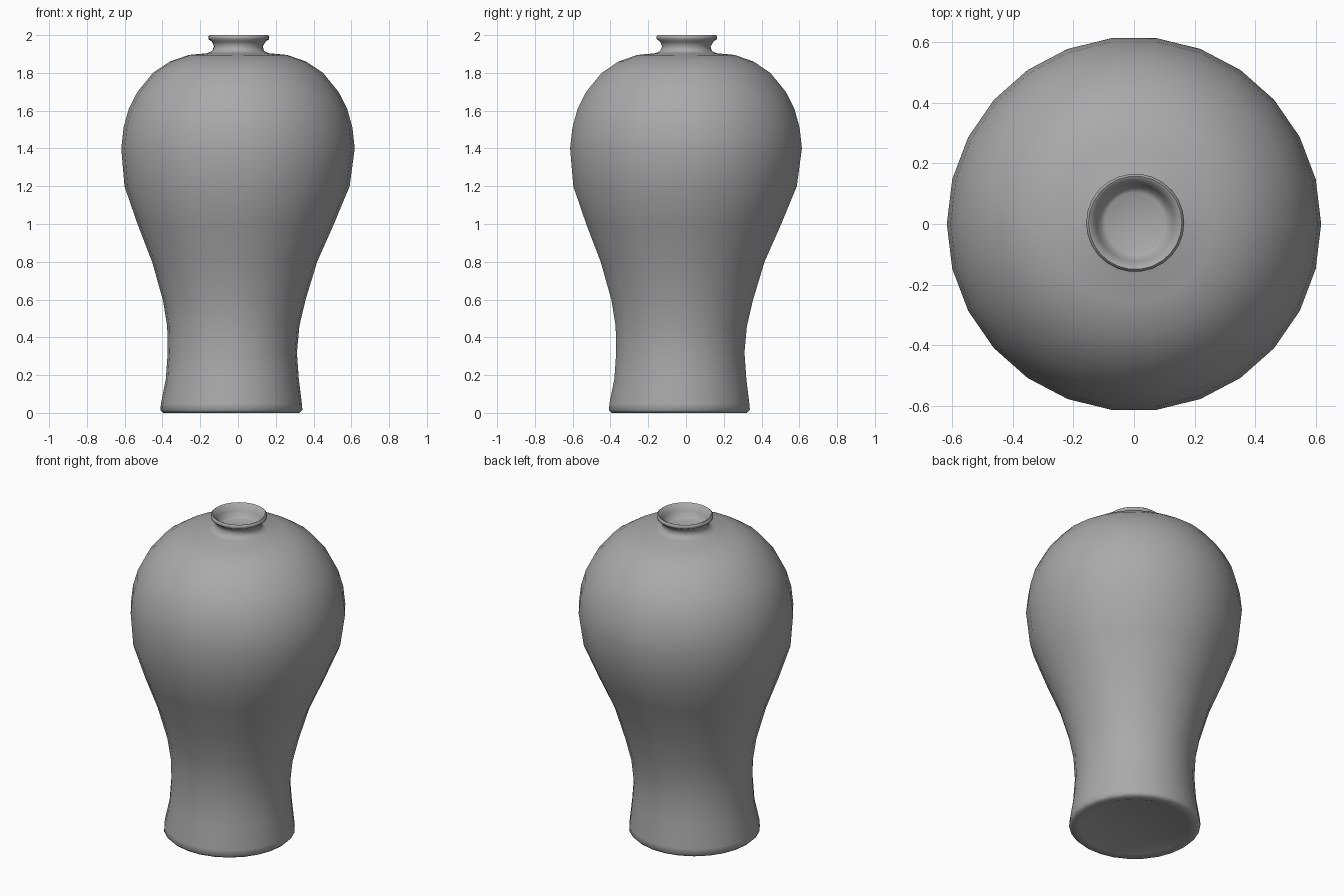
import bpy
import bmesh
from math import cos, sin, tau, radians

if "Cube" in bpy.data.objects:
    bpy.data.objects.remove(bpy.data.objects["Cube"])

SIDES = 26

# Unglazed grey ceramic
clay = bpy.data.materials.new("grey_ceramic")
clay.use_nodes = True
grey = (0.4, 0.4, 0.4, 1)
clay.diffuse_color = grey
clay.node_tree.nodes["Principled BSDF"].inputs["Base Color"].default_value = grey

# Outline from foot to lip and down into the mouth: radius, height, sideways lean
profile = [
    (0.30, 0.010, -0.035), (0.315, 0.004, -0.035), (0.36, 0.0, -0.035),
    (0.376, 0.015, -0.035), (0.373, 0.05, -0.035), (0.352, 0.18, -0.03),
    (0.342, 0.32, -0.03), (0.35, 0.46, -0.025), (0.378, 0.60, -0.02),
    (0.437, 0.80, -0.018), (0.52, 1.0, -0.012), (0.596, 1.20, -0.005),
    (0.618, 1.40, 0), (0.606, 1.51, 0), (0.578, 1.61, 0), (0.532, 1.70, 0),
    (0.45, 1.80, 0), (0.36, 1.86, 0), (0.26, 1.895, 0), (0.165, 1.904, 0),
    (0.138, 1.915, 0), (0.129, 1.94, 0.002), (0.142, 1.965, 0.004),
    (0.160, 1.978, 0.004), (0.162, 1.993, 0.004), (0.154, 2.0, 0.004),
    (0.145, 1.996, 0.004), (0.128, 1.96, 0.004), (0.114, 1.93, 0.004),
    (0.10, 1.922, 0.004),
]


def ring(bm, radius, height, lean):
    return [bm.verts.new((lean + radius * cos(tau * i / SIDES),
                          lean + radius * sin(tau * i / SIDES), height))
            for i in range(SIDES)]


# Vase body: lathe the outline, then close the underside and the mouth floor
bm = bmesh.new()
rings = [ring(bm, *row) for row in profile]
for low, high in zip(rings, rings[1:]):
    for i in range(SIDES):
        j = (i + 1) % SIDES
        bm.faces.new((low[i], low[j], high[j], high[i]))
bm.faces.new(rings[0][::-1])
bm.faces.new(rings[-1])
bmesh.ops.recalc_face_normals(bm, faces=bm.faces)

mesh = bpy.data.meshes.new("vase")
bm.to_mesh(mesh)
bm.free()
mesh.materials.append(clay)
vase = bpy.data.objects.new("vase", mesh)
bpy.context.collection.objects.link(vase)

# Smooth glaze with a crisp foot edge
bpy.ops.object.select_all(action='DESELECT')
vase.select_set(True)
bpy.context.view_layer.objects.active = vase
bpy.ops.object.shade_smooth_by_angle(angle=radians(60))
